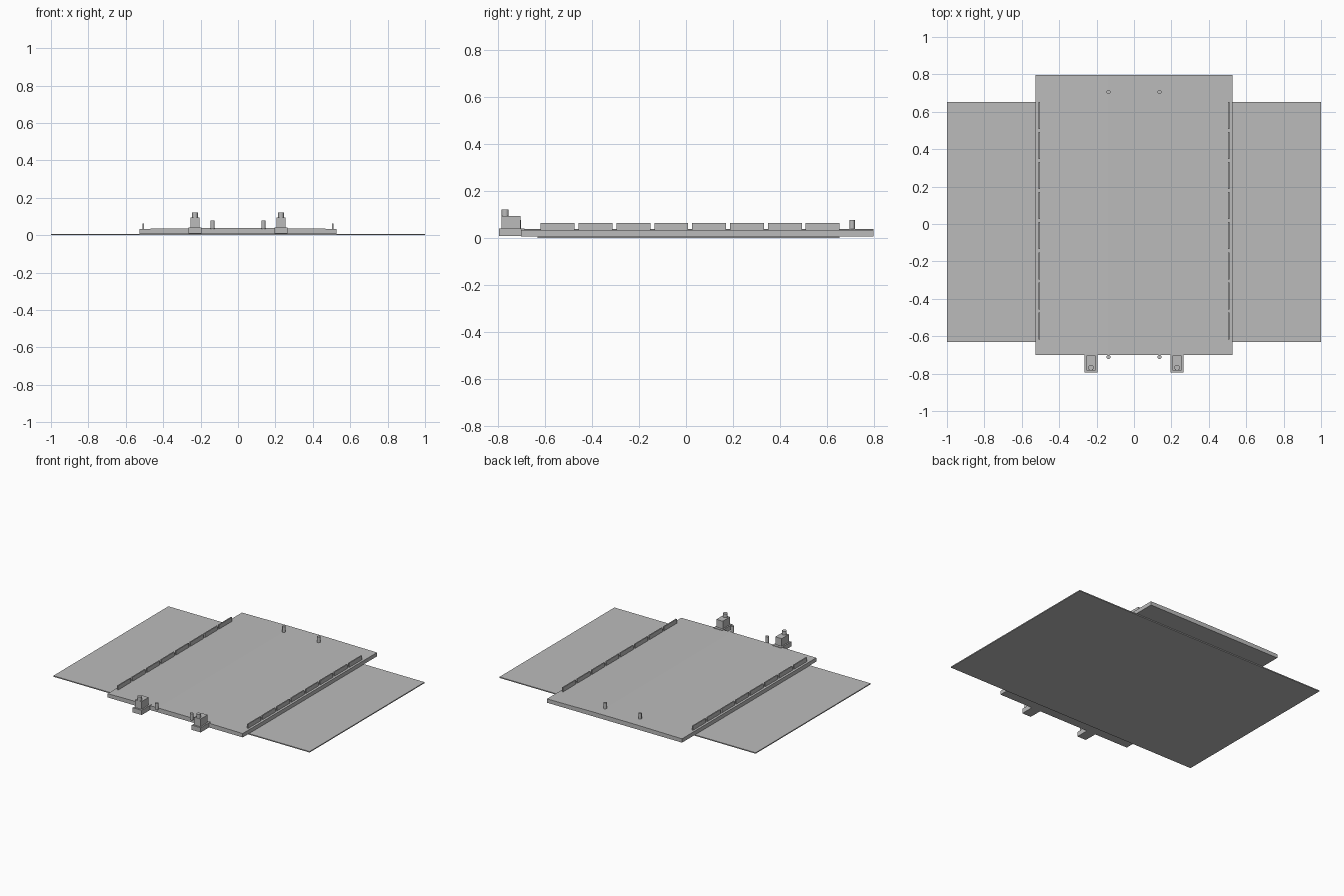
import bpy, bmesh, math
from mathutils import Matrix

if "Cube" in bpy.data.objects:
    bpy.data.objects.remove(bpy.data.objects["Cube"])

grey = bpy.data.materials.new("plain grey")
grey.diffuse_color = (0.5, 0.5, 0.5, 1)
grey.use_nodes = True
grey.node_tree.nodes["Principled BSDF"].inputs["Base Color"].default_value = grey.diffuse_color


def finish(name, bm):
    bmesh.ops.recalc_face_normals(bm, faces=bm.faces)
    me = bpy.data.meshes.new(name)
    bm.to_mesh(me)
    bm.free()
    me.materials.append(grey)
    ob = bpy.data.objects.new(name, me)
    bpy.context.collection.objects.link(ob)
    return ob


def box(name, x0, x1, y0, y1, z0, z1):
    bm = bmesh.new()
    size = Matrix.Diagonal((x1 - x0, y1 - y0, z1 - z0, 1))
    place = Matrix.Translation(((x0 + x1) / 2, (y0 + y1) / 2, (z0 + z1) / 2))
    bmesh.ops.create_cube(bm, size=1, matrix=place @ size)
    return finish(name, bm)


def post(name, x, y, r, z0, z1, sides=12):
    bm = bmesh.new()
    bmesh.ops.create_cone(bm, cap_ends=True, segments=sides, radius1=r, radius2=r,
                          depth=z1 - z0, matrix=Matrix.Translation((x, y, (z0 + z1) / 2)))
    ob = finish(name, bm)
    for f in ob.data.polygons:
        f.use_smooth = abs(f.normal.z) < 0.5
    return ob


# Wide thin sheet under the deck
box("ground_sheet", -1, 1, -0.63, 0.652, 0, 0.007)

# Deck slab with a very slight crown, extruded along y
bm = bmesh.new()
profile = [(-0.527, 0.007), (0.527, 0.007), (0.527, 0.034),
           (0.14, 0.038), (-0.14, 0.038), (-0.527, 0.034)]
face = bm.faces.new([bm.verts.new((x, -0.70, z)) for x, z in profile])
ext = bmesh.ops.extrude_face_region(bm, geom=[face])
bmesh.ops.translate(bm, vec=(0, 1.497, 0),
                    verts=[v for v in ext["geom"] if isinstance(v, bmesh.types.BMVert)])
finish("deck", bm)

for side, s in (("left", -1), ("right", 1)):
    # Row of eight low kerb rails along each edge
    for i in range(8):
        y = -0.617 + i * 0.1608
        box(f"{side}_rail_{i + 1}", s * 0.507 - 0.004, s * 0.507 + 0.004,
            y, y + 0.144, 0.03, 0.064)

    # Short posts at the two ends
    post(f"{side}_back_post", s * 0.136, 0.706, 0.011, 0.03, 0.078)
    post(f"{side}_front_post", s * 0.136, -0.711, 0.011, 0.032, 0.078)

    # Front fixture: stepped base, housing, and small cap
    x = s * 0.23
    box(f"{side}_fixture_base", x - 0.035, x + 0.035, -0.795, -0.685, 0.008, 0.041)
    box(f"{side}_fixture_housing", x - 0.025, x + 0.025, -0.783, -0.703, 0.041, 0.095)
    post(f"{side}_fixture_cap", x, -0.768, 0.015, 0.095, 0.121, 16)
